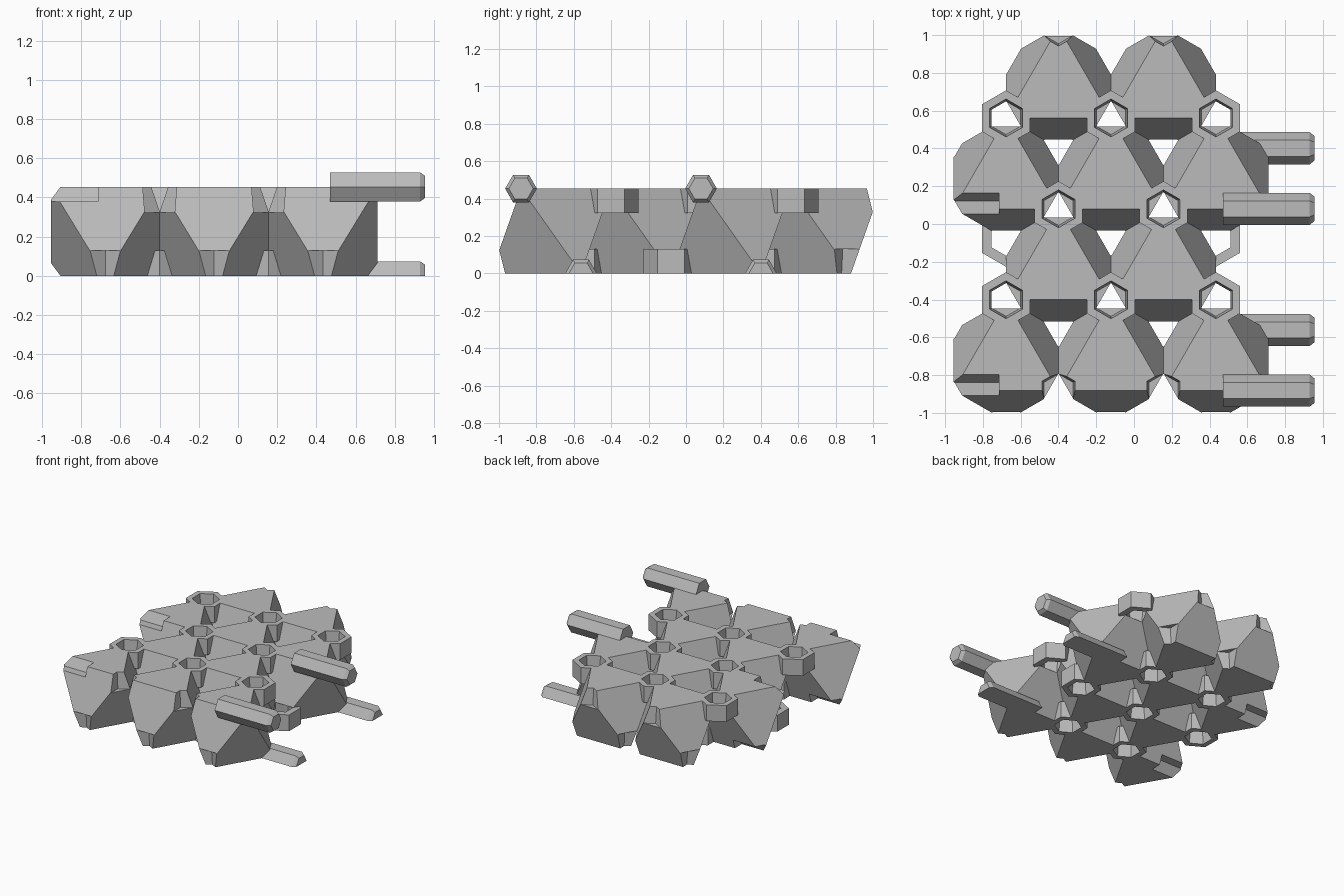
import bpy, bmesh
from math import sin, cos, radians, sqrt
from mathutils import Vector

cube = bpy.data.objects.get("Cube")
if cube:
    bpy.data.objects.remove(cube, do_unlink=True)

EDGE = 0.5556                   # edge of each octahedral block
HEIGHT = EDGE * sqrt(2 / 3)     # thickness of the sheet
RADIUS = EDGE / sqrt(3)
ROW = EDGE * sqrt(3) / 2
MID_X = -0.1218
COLLAR_DEPTH = 0.13
ROD_R = 0.085

grey = bpy.data.materials.new("light grey")
grey.use_nodes = True
grey.diffuse_color = (0.5, 0.5, 0.5, 1)
grey.node_tree.nodes["Principled BSDF"].inputs["Base Color"].default_value = (0.5, 0.5, 0.5, 1)


def loft(bm, rings):
    """Closed solid through rings of equal point count."""
    loops = [[bm.verts.new(p) for p in ring] for ring in rings]
    n = len(loops[0])
    for low, high in zip(loops, loops[1:]):
        for i in range(n):
            j = (i + 1) % n
            bm.faces.new((low[i], low[j], high[j], high[i]))
    bm.faces.new(loops[0][::-1])
    bm.faces.new(loops[-1])


def upright_hex(bm, x, y, sections):
    loft(bm, [[(x + r * cos(radians(a)), y + r * sin(radians(a)), z)
               for a in range(30, 390, 60)] for z, r in sections])


def rod_hex(bm, y, z, sections, angles=range(0, 360, 60)):
    loft(bm, [[(x, y + r * cos(radians(a)), z + r * sin(radians(a)))
               for a in angles] for x, r in sections])


def finish(name, bm):
    bmesh.ops.recalc_face_normals(bm, faces=bm.faces)
    mesh = bpy.data.meshes.new(name)
    bm.to_mesh(mesh)
    bm.free()
    mesh.materials.append(grey)
    obj = bpy.data.objects.new(name, mesh)
    bpy.context.scene.collection.objects.link(obj)
    return obj


def combine(target, tool, operation):
    tool.hide_render = True
    mod = target.modifiers.new(tool.name, 'BOOLEAN')
    mod.operation = operation
    mod.solver = 'EXACT'
    mod.use_self = True
    mod.object = tool
    bpy.context.view_layer.objects.active = target
    bpy.ops.object.modifier_apply(modifier=mod.name)
    bpy.data.objects.remove(tool, do_unlink=True)


# Octahedral blocks in alternating rows of three and two
blocks = bmesh.new()
corners = {}
for row in range(4):
    count = 3 - row % 2
    for col in range(count):
        cx = MID_X + (col - (count - 1) / 2) * EDGE
        cy = (row - 1.5) * ROW
        verts = []
        for is_top in (False, True):
            for k in range(3):
                a = radians((90 if is_top else 270) + 120 * k)
                p = Vector((cx + RADIUS * cos(a), cy + RADIUS * sin(a), HEIGHT * is_top))
                verts.append(blocks.verts.new(p))
                key = (round(p.x, 2), round(p.y, 2), is_top)
                corners.setdefault(key, []).append(p)
        bmesh.ops.convex_hull(blocks, input=verts)
body = finish("interlocking_blocks", blocks)

# Hexagonal collars at shared corners, sockets at every free corner
collars, sockets = bmesh.new(), bmesh.new()
for (_, _, is_top), points in corners.items():
    p = points[0]
    if abs(p.x - MID_X) > 0.75:
        continue
    inner = HEIGHT - COLLAR_DEPTH if is_top else COLLAR_DEPTH
    outer = HEIGHT if is_top else 0
    beyond = outer + (0.02 if is_top else -0.02)
    if len(points) > 1 and abs(p.y) < 0.75:
        upright_hex(collars, p.x, p.y, [(inner, 0.146), (outer, 0.146)])
    upright_hex(sockets, p.x, p.y, [(inner, 0.088), (beyond, 0.102)])
combine(body, finish("collars", collars), 'UNION')
combine(body, finish("sockets", sockets), 'DIFFERENCE')

# Connector rods on the left edge, matching slots on the opposite edge
slots = bmesh.new()
for row, place in ((0, "front"), (2, "back")):
    cy = (row - 1.5) * ROW
    for level, y, z in (("upper", cy - RADIUS / 2, HEIGHT), ("lower", cy + RADIUS / 2, 0)):
        rod_hex(slots, y, z, [(-1.05, ROD_R), (-0.715, ROD_R)])
        rod = bmesh.new()
        angles = range(0, 360, 60) if level == "upper" else range(0, 181, 60)
        rod_hex(rod, y, z, [(0.47, ROD_R), (0.93, ROD_R), (0.955, 0.065)], angles)
        finish(f"{place}_{level}_rod", rod)
combine(body, finish("slots", slots), 'DIFFERENCE')

# Merge leftover coplanar triangles into clean flat faces
clean = bmesh.new()
clean.from_mesh(body.data)
bmesh.ops.remove_doubles(clean, verts=clean.verts, dist=0.0005)
bmesh.ops.dissolve_limit(clean, angle_limit=radians(1), verts=clean.verts, edges=clean.edges)
clean.to_mesh(body.data)
clean.free()
